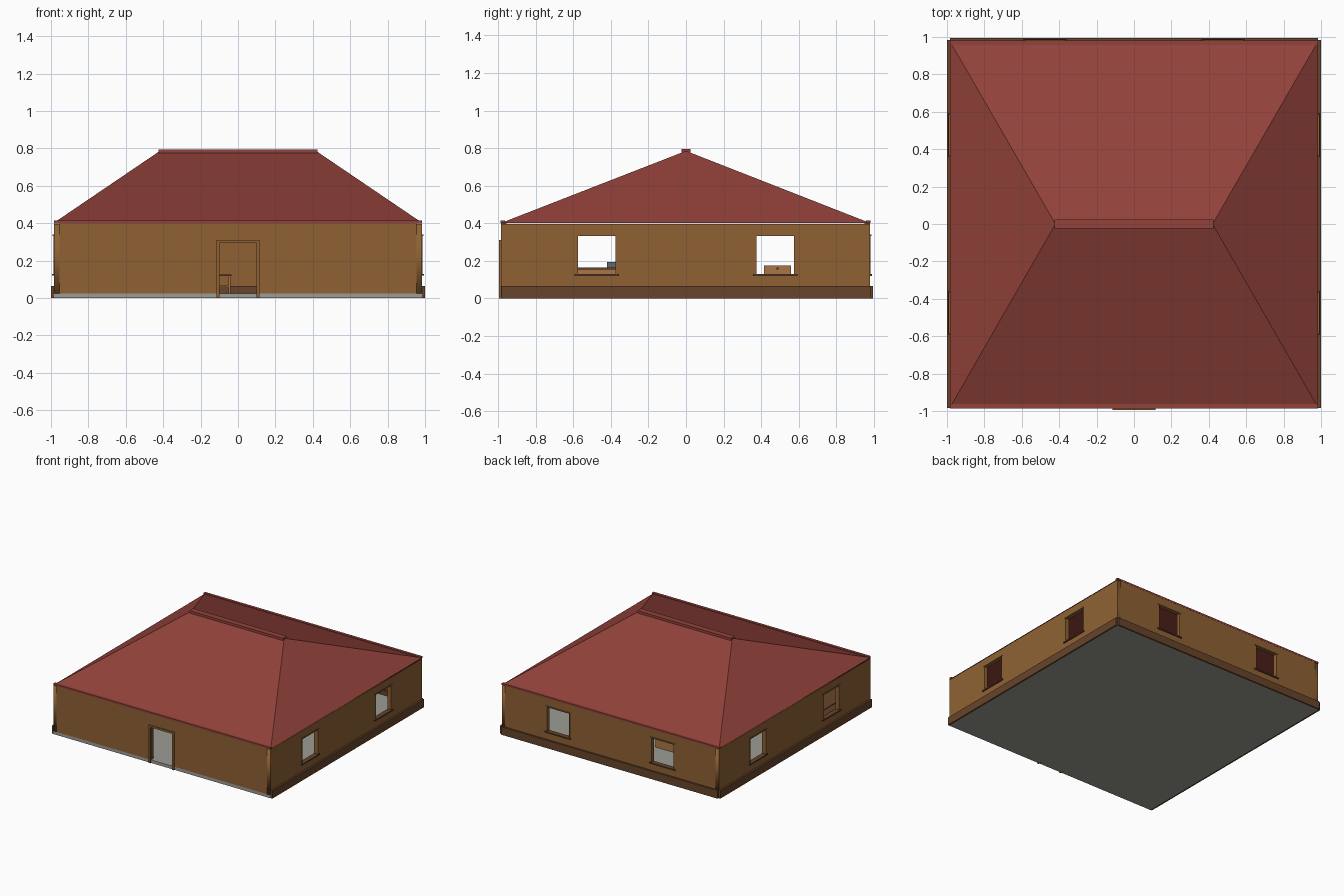
import bpy, bmesh
from math import pi, sin, cos

if "Cube" in bpy.data.objects:
    bpy.data.objects.remove(bpy.data.objects["Cube"])


def mat(name, rgb):
    m = bpy.data.materials.new(name)
    m.diffuse_color = (*rgb, 1)
    m.use_nodes = True
    m.node_tree.nodes["Principled BSDF"].inputs["Base Color"].default_value = m.diffuse_color
    return m


WALL = mat("wall_brown", (0.273, 0.121, 0.034))
DARK = mat("dark_wood", (0.135, 0.058, 0.024))
WOOD = mat("furniture_wood", (0.40, 0.18, 0.065))
ROOF = mat("roof_red", (0.289, 0.054, 0.043))
GREY = mat("stone_grey", (0.34, 0.335, 0.30))
STEEL = mat("steel_grey", (0.12, 0.14, 0.16))


def box(name, x, y, z, m):
    """Box from (min, max) pairs."""
    bm = bmesh.new()
    bmesh.ops.create_cube(bm, size=1)
    for v in bm.verts:
        v.co = [r[0] if c < 0 else r[1] for c, r in zip(v.co, (x, y, z))]
    me = bpy.data.meshes.new(name)
    bm.to_mesh(me)
    bm.free()
    me.materials.append(m)
    ob = bpy.data.objects.new(name, me)
    bpy.context.collection.objects.link(ob)
    return ob


def wall_box(name, angle, u, out, z, m):
    """Box in a wall's own frame: u along the wall, out away from the house."""
    ob = box(name, u, (-out[1], -out[0]), z, m)
    ob.rotation_euler.z = angle
    return ob


def wall(name, angle, dist, outline, holes, thick=0.03):
    """Flat wall panel with openings, outer face at dist from the centre."""
    cu = bpy.data.curves.new(name, 'CURVE')
    cu.dimensions = '2D'
    cu.fill_mode = 'BOTH'
    cu.extrude = thick / 2
    for pts in [outline] + holes:
        sp = cu.splines.new('POLY')
        sp.points.add(len(pts) - 1)
        for p, (a, b) in zip(sp.points, pts):
            p.co = (a, b, 0, 1)
        sp.use_cyclic_u = True
    cu.materials.append(WALL)
    ob = bpy.data.objects.new(name, cu)
    bpy.context.collection.objects.link(ob)
    d = dist - thick / 2
    ob.location = (sin(angle) * d, -cos(angle) * d, 0)
    ob.rotation_euler = (pi / 2, 0, angle)
    bpy.ops.object.select_all(action='DESELECT')
    ob.select_set(True)
    bpy.context.view_layer.objects.active = ob
    bpy.ops.object.convert(target='MESH')


def rect(u0, u1, z0, z1):
    return [(u0, z0), (u1, z0), (u1, z1), (u0, z1)]


# Floor slab
box("floor_slab", (-0.985, 0.985), (-0.985, 0.98), (0, 0.025), GREY)

# Walls: door in the front, two windows in each other side
HOLES = [rect(c - 0.102, c + 0.102, 0.125, 0.337) for c in (-0.475, 0.475)]
wall("front_wall", 0, 0.985,
     [(-0.955, 0.025), (-0.1, 0.025), (-0.1, 0.295), (0.1, 0.295),
      (0.1, 0.025), (0.955, 0.025), (0.955, 0.40), (-0.955, 0.40)], [])
wall("back_wall", pi, 0.98, rect(-0.955, 0.955, 0.025, 0.40), HOLES)
wall("right_wall", pi / 2, 0.985, rect(-0.985, 0.98, 0.025, 0.396), HOLES)
wall("left_wall", -pi / 2, 0.985, rect(-0.98, 0.985, 0.025, 0.396), HOLES)

# Plinths and window trim on the three windowed sides
for side, a, d in (("back", pi, 0.98), ("right", pi / 2, 0.985), ("left", -pi / 2, 0.985)):
    wall_box(side + "_plinth", a, (-0.983, 0.983), (d, d + 0.015), (0, 0.065), DARK)
    wall_box(side + "_skirting", a, (-0.94, 0.94), (d - 0.04, d - 0.03), (0.025, 0.065), DARK)
    for n, c in (("a", -0.475), ("b", 0.475)):
        tag = f"{side}_window_{n}_"
        wall_box(tag + "sill", a, (c - 0.118, c + 0.118), (d - 0.03, d + 0.009), (0.12, 0.13), DARK)
        wall_box(tag + "lintel", a, (c - 0.11, c + 0.11), (d - 0.03, d + 0.006), (0.331, 0.339), WALL)
        for s in (-1, 1):
            u = sorted((c + s * 0.099, c + s * 0.107))
            wall_box(tag + "jamb", a, u, (d - 0.03, d + 0.002), (0.13, 0.331), WALL)

# Door frame
for s in (-1, 1):
    box("door_post", sorted((s * 0.1, s * 0.115)), (-0.995, -0.955), (0, 0.295), WALL)
box("door_lintel", (-0.115, 0.115), (-0.995, -0.955), (0.295, 0.31), WALL)

# Hipped roof: box whose top is pinched into a ridge
roof = box("hip_roof", (-0.985, 0.985), (-0.983, 0.978), (0.402, 0.785), ROOF)
bm = bmesh.new()
bm.from_mesh(roof.data)
for v in bm.verts:
    if v.co.z > 0.6:
        v.co.x = 0.42 if v.co.x > 0 else -0.42
        v.co.y = 0
bmesh.ops.remove_doubles(bm, verts=bm.verts, dist=0.001)
bm.to_mesh(roof.data)
bm.free()
box("ridge_cap", (-0.425, 0.425), (-0.024, 0.024), (0.775, 0.795), ROOF)
box("front_eave", (-0.985, 0.985), (-0.986, -0.963), (0.40, 0.415), ROOF)
box("back_eave", (-0.985, 0.985), (0.958, 0.981), (0.40, 0.415), ROOF)

# Counter with a small stove, front left corner
box("counter_body", (-0.93, -0.72), (-0.80, -0.33), (0.025, 0.155), WOOD)
box("counter_top", (-0.935, -0.71), (-0.81, -0.32), (0.155, 0.165), DARK)
box("stove", (-0.90, -0.76), (-0.42, -0.34), (0.165, 0.195), STEEL)

# Dresser with drawer knobs
box("dresser", (-0.36, -0.115), (0.415, 0.56), (0.025, 0.175), WOOD)
for z in (0.07, 0.115, 0.16):
    box("dresser_knob", (-0.115, -0.105), (0.481, 0.492), (z - 0.005, z + 0.005), DARK)

# Small table seen through the door
box("table_top", (-0.20, -0.035), (0.15, 0.32), (0.117, 0.125), DARK)
box("table_shelf", (-0.19, -0.05), (0.16, 0.31), (0.06, 0.067), WOOD)
for x in (-0.19, -0.05):
    for y in (0.16, 0.30):
        box("table_leg", (x, x + 0.01), (y, y + 0.01), (0.025, 0.117), WOOD)
